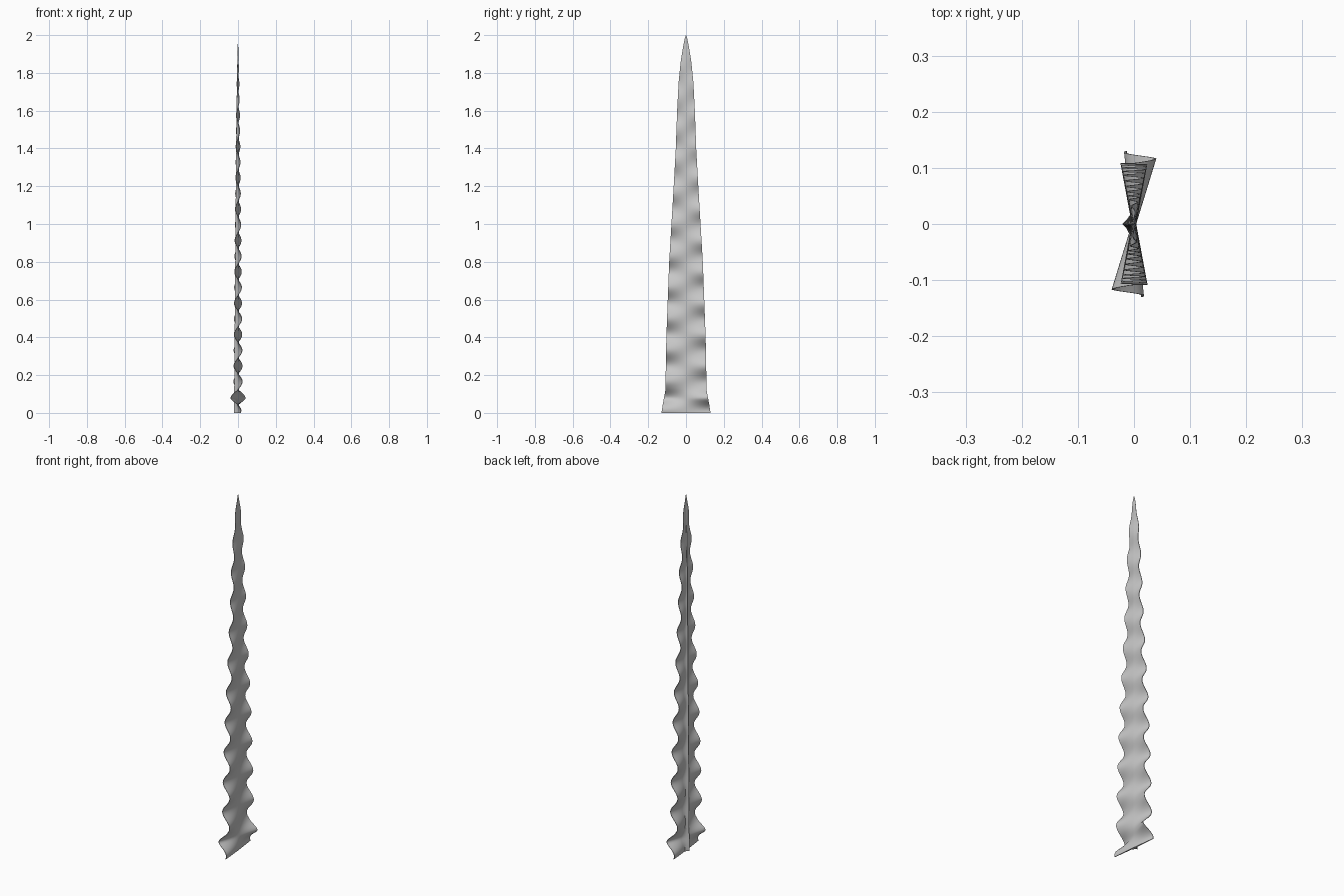
import bpy, math

if "Cube" in bpy.data.objects:
    bpy.data.objects.remove(bpy.data.objects["Cube"])

ROWS = 260
PERIOD = 0.166
# height -> half width, and height -> edge ripple size
WIDTH = [(0, .130), (.05, .122), (.12, .109), (.4, .104), (.8, .089), (1.2, .065),
         (1.4, .054), (1.6, .047), (1.75, .039), (1.86, .028), (1.94, .015), (1.98, .007), (2, .001)]
RIPPLE = [(0, .014), (.075, .040), (.135, .023), (.3, .022), (.8, .018), (1.2, .013),
          (1.6, .009), (1.8, .005), (2, 0)]
COLUMNS = [-1, -.85, -.65, -.45, -.28, -.14, -.06, 0, .06, .14, .28, .45, .65, .85, 1]


def lerp(table, z):
    for (a, p), (b, q) in zip(table, table[1:]):
        if z <= b:
            return p + (q - p) * (z - a) / (b - a)
    return table[-1][1]


def ring(z):
    """Closed cross-section: upper skin one way, ribbed under skin back."""
    w = lerp(WIDTH, z)
    wave = lerp(RIPPLE, z) * math.cos(2 * math.pi * (z - .083) / PERIOD)
    fade = min(1, w / .05)
    rib = (.021 - .008 * z) * fade
    upper, under = [], []
    for u in COLUMNS:
        x = wave * u
        half = (.0015 + .0025 * (1 - abs(u))) * fade
        keel = rib * max(0, 1 - abs(u) / .14)
        upper.append((x + half, u * w, z))
        under.append((x - max(half, keel), u * w, z))
    return upper + under[::-1]


# Loft the rippled leaf blade from base to tip
verts, faces = [], []
n = 2 * len(COLUMNS)
for i in range(ROWS + 1):
    verts += ring(2 * i / ROWS)
for i in range(ROWS):
    for j in range(n):
        k = (j + 1) % n
        faces.append((i * n + j, i * n + k, (i + 1) * n + k, (i + 1) * n + j))
faces.append(tuple(reversed(range(n))))
faces.append(tuple(range(ROWS * n, (ROWS + 1) * n)))

mesh = bpy.data.meshes.new("leaf_blade")
mesh.from_pydata(verts, [], faces)
mesh.update()
leaf = bpy.data.objects.new("leaf_blade", mesh)
bpy.context.collection.objects.link(leaf)

grey = bpy.data.materials.new("plain grey")
grey.diffuse_color = (.57, .57, .57, 1)
grey.use_nodes = True
grey.node_tree.nodes["Principled BSDF"].inputs["Base Color"].default_value = grey.diffuse_color
mesh.materials.append(grey)

bpy.context.view_layer.objects.active = leaf
leaf.select_set(True)
bpy.ops.object.shade_smooth_by_angle(angle=math.radians(40))
